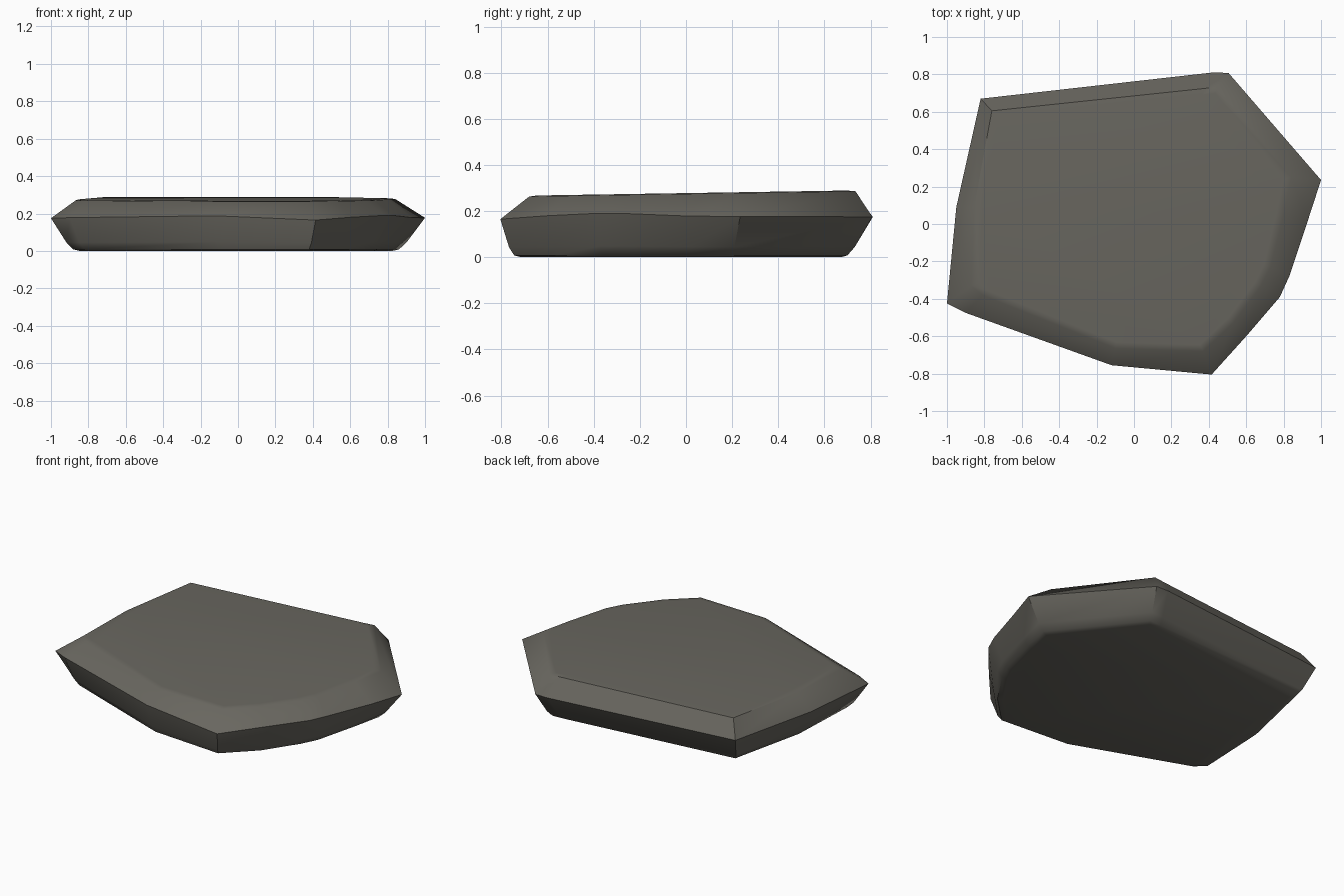
import bpy, bmesh, math
from mathutils import Vector

if "Cube" in bpy.data.objects:
    bpy.data.objects.remove(bpy.data.objects["Cube"])

# One row per corner: widest ridge (x, y, z), top rim (x, y), bottom rim (x, y)
CORNERS = [
    (-1.00, -0.425, 0.175, -0.87, -0.33, -0.88, -0.38),
    (-0.90, -0.475, 0.178, -0.81, -0.38, -0.82, -0.44),
    (-0.12, -0.755, 0.188, -0.10, -0.665, -0.09, -0.71),
    (0.415, -0.805, 0.165, 0.37, -0.68, 0.38, -0.745),
    (0.60, -0.60, 0.18, 0.53, -0.53, 0.56, -0.57),
    (0.78, -0.39, 0.19, 0.68, -0.33, 0.70, -0.36),
    (0.83, -0.28, 0.19, 0.73, -0.23, 0.75, -0.26),
    (0.93, 0.02, 0.178, 0.80, 0.05, 0.82, 0.02),
    (1.00, 0.235, 0.177, 0.84, 0.25, 0.86, 0.20),
    (0.505, 0.808, 0.175, 0.455, 0.735, 0.46, 0.70),
    (0.42, 0.81, 0.175, 0.38, 0.725, 0.38, 0.695),
    (-0.82, 0.67, 0.18, -0.76, 0.605, -0.75, 0.57),
    (-0.95, 0.09, 0.177, -0.855, 0.09, -0.86, 0.08),
]


def top_z(y):
    """Gently tilted top plane."""
    return 0.278 + 0.016 * y


ridge = [Vector(c[:3]) for c in CORNERS]
top = [Vector((c[3], c[4], top_z(c[4]) - 0.004)) for c in CORNERS]
base = [Vector((c[5], c[6], 0.008)) for c in CORNERS]
# Softening loops beside the two rims
crown = [Vector((p.x * 0.95, p.y * 0.95, top_z(p.y * 0.95))) for p in top]
foot = [b.lerp(r, 0.22) + Vector((b.x, b.y, 0)) * 0.012 for b, r in zip(base, ridge)]
sole = [Vector((p.x * 0.96, p.y * 0.96, 0.0)) for p in base]

# Stone slab skinned from the stacked loops
bm = bmesh.new()
rings = [[bm.verts.new(p) for p in loop] for loop in (sole, base, foot, ridge, top, crown)]
n = len(CORNERS)
for low, high in zip(rings, rings[1:]):
    for i in range(n):
        j = (i + 1) % n
        bm.faces.new((low[i], low[j], high[j], high[i]))
bm.faces.new(rings[-1])
bm.faces.new(rings[0][::-1])
bmesh.ops.recalc_face_normals(bm, faces=bm.faces[:])
mesh = bpy.data.meshes.new("stone_slab")
bm.to_mesh(mesh)
bm.free()

slab = bpy.data.objects.new("stone_slab", mesh)
bpy.context.collection.objects.link(slab)
stone = bpy.data.materials.new("grey_brown_stone")
stone.diffuse_color = (0.14, 0.134, 0.115, 1)
stone.use_nodes = True
stone.node_tree.nodes["Principled BSDF"].inputs["Base Color"].default_value = stone.diffuse_color
mesh.materials.append(stone)

bpy.context.view_layer.objects.active = slab
slab.select_set(True)
bpy.ops.object.shade_smooth_by_angle(angle=math.radians(42))
